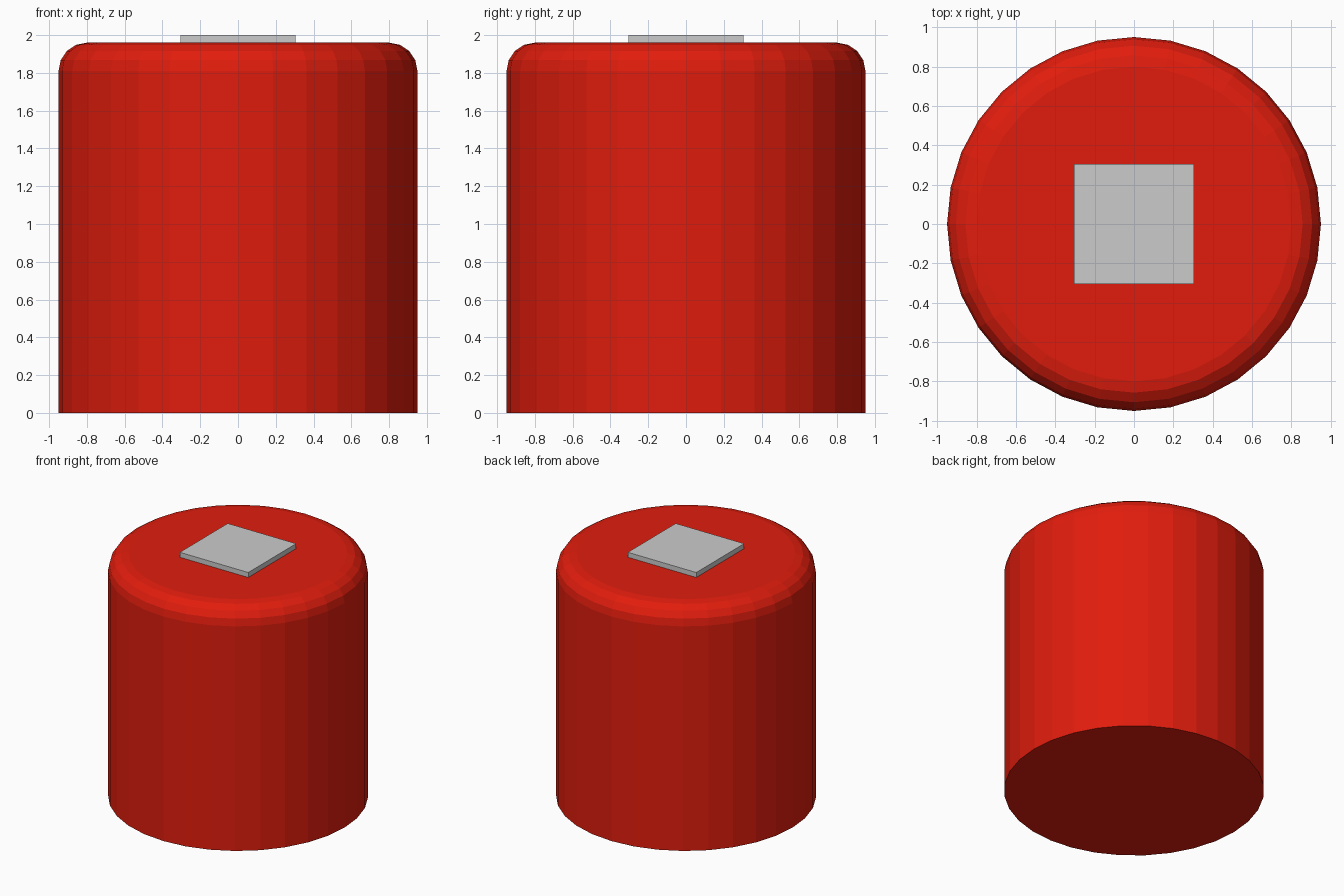
import bpy, bmesh
from mathutils import Matrix

if "Cube" in bpy.data.objects:
    bpy.data.objects.remove(bpy.data.objects["Cube"])

R, H, BEVEL = 0.95, 1.96, 0.15


def add_object(name, bm, color=None):
    mesh = bpy.data.meshes.new(name)
    bm.to_mesh(mesh)
    bm.free()
    obj = bpy.data.objects.new(name, mesh)
    bpy.context.collection.objects.link(obj)
    if color:
        mat = bpy.data.materials.new(name + "_paint")
        mat.diffuse_color = color
        mat.use_nodes = True
        mat.node_tree.nodes["Principled BSDF"].inputs["Base Color"].default_value = mat.diffuse_color
        mesh.materials.append(mat)
    return obj


# Red drum: 32-sided cylinder with a rounded top rim
bm = bmesh.new()
bmesh.ops.create_cone(bm, cap_ends=True, segments=32, radius1=R, radius2=R,
                      depth=H, matrix=Matrix.Translation((0, 0, H / 2)))
rim = [e for e in bm.edges if all(v.co.z > H - 0.01 for v in e.verts)]
bmesh.ops.bevel(bm, geom=rim, offset=BEVEL, offset_type='OFFSET',
                segments=4, profile=0.5, affect='EDGES')
add_object("drum_body", bm, (0.75, 0.012, 0.004, 1))

# Grey square plate on the top
bm = bmesh.new()
bmesh.ops.create_cube(bm, size=1, matrix=Matrix.Translation((0, 0, 1.98))
                      @ Matrix.Diagonal((0.61, 0.61, 0.04, 1)))
add_object("top_plate", bm)
